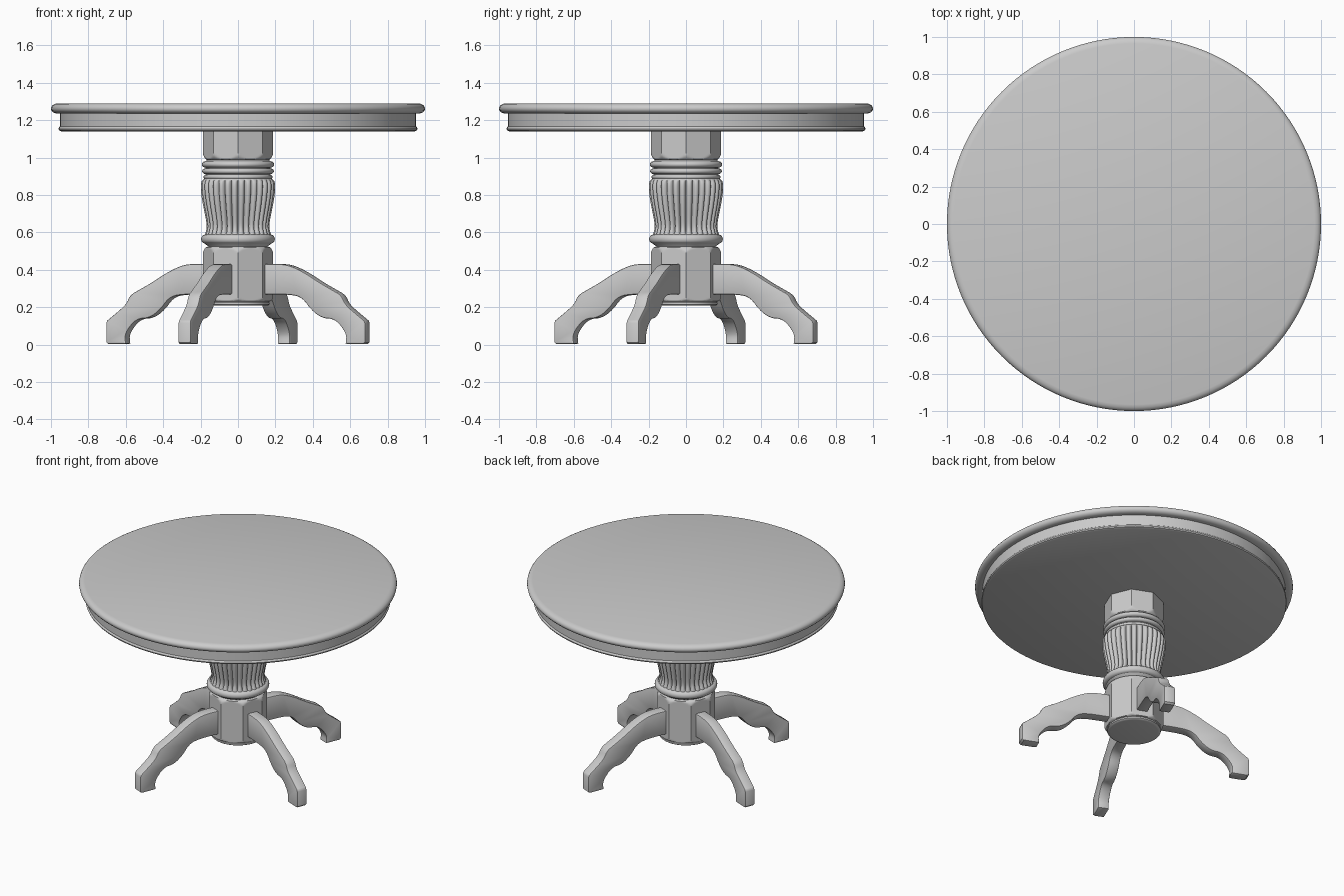
import bpy, bmesh, math

if "Cube" in bpy.data.objects:
    bpy.data.objects.remove(bpy.data.objects["Cube"])


def smooth_line(pts, times=2):
    # corner cutting that keeps both end points
    for _ in range(times):
        out = [pts[0]]
        for a, b in zip(pts, pts[1:]):
            out.append((a[0] * .75 + b[0] * .25, a[1] * .75 + b[1] * .25))
            out.append((a[0] * .25 + b[0] * .75, a[1] * .25 + b[1] * .75))
        pts = out + [pts[-1]]
    return pts


def finish(bm, name, angle=35):
    bmesh.ops.recalc_face_normals(bm, faces=bm.faces)
    me = bpy.data.meshes.new(name)
    bm.to_mesh(me)
    bm.free()
    ob = bpy.data.objects.new(name, me)
    bpy.context.collection.objects.link(ob)
    bpy.ops.object.select_all(action='DESELECT')
    ob.select_set(True)
    bpy.context.view_layer.objects.active = ob
    bpy.ops.object.shade_smooth_by_angle(angle=math.radians(angle))
    return ob


def lathe(name, profile, segs, shape=lambda r, z, a: r, angle=35):
    # spin (radius, z) points; shape() may alter the radius by angle
    bm = bmesh.new()
    rings = []
    for r, z in profile:
        ring = []
        for i in range(segs):
            a = 2 * math.pi * i / segs
            q = shape(r, z, a)
            ring.append(bm.verts.new((q * math.cos(a), q * math.sin(a), z)))
        rings.append(ring)
    for lo, hi in zip(rings, rings[1:]):
        for i in range(segs):
            j = (i + 1) % segs
            bm.faces.new((lo[i], lo[j], hi[j], hi[i]))
    bm.faces.new(rings[0])
    bm.faces.new(rings[-1])
    return finish(bm, name, angle)


def octagon(r, z, a):
    # turned radius trimmed by an eight-sided block
    step = math.pi / 4
    return min(r, 0.172 / math.cos((a % step) - step / 2))


def reeds(r, z, a):
    # narrow grooves between 32 rounded reeds, fading at the ends
    fade = min(1, max(0, (0.885 - z) / 0.015), max(0, (z - 0.575) / 0.03))
    return r - 0.018 * fade * (1 - abs(math.sin(16 * a))) ** 1.5


def bead(r, z0, z1, bulge, n=8):
    return [(r + bulge * math.sin(math.pi * i / n),
             (z0 + z1) / 2 - (z1 - z0) / 2 * math.cos(math.pi * i / n)) for i in range(n + 1)]


# table top with rounded edge
lathe("table_top", [(0.95, 1.235), (0.975, 1.236), (0.99, 1.242), (0.998, 1.252), (1.0, 1.261),
                    (0.998, 1.27), (0.992, 1.279), (0.98, 1.286), (0.965, 1.29)], 128)

# apron with a small lip at the bottom
lathe("apron", [(0.945, 1.14), (0.957, 1.145), (0.96, 1.153), (0.957, 1.161), (0.953, 1.165),
                (0.953, 1.24)], 128)

# octagonal block under the top, rounded off at its lower end
lathe("upper_block", [(0.15, 0.985), (0.168, 0.988), (0.174, 0.993), (0.178, 0.999), (0.182, 1.006),
                      (0.186, 1.014), (0.19, 1.024), (0.19, 1.145)], 96, octagon)

# turned rings below the block
lathe("column_rings", [(0.165, 0.88)] + bead(0.172, 0.884, 0.908, 0.012)
      + bead(0.174, 0.912, 0.942, 0.018) + bead(0.174, 0.946, 0.98, 0.02) + [(0.16, 0.99)], 64)

# reeded vase-shaped column
vase = smooth_line([(0.18, 0.575), (0.174, 0.60), (0.166, 0.63), (0.174, 0.68), (0.187, 0.74),
                    (0.197, 0.80), (0.201, 0.85), (0.196, 0.875), (0.18, 0.888)])
lathe("reeded_column", vase, 320, reeds, 50)

# base ring and neck under the reeds
lathe("column_base_ring", [(0.15, 0.505), (0.158, 0.525), (0.172, 0.535)]
      + bead(0.176, 0.54, 0.588, 0.021) + [(0.165, 0.592)], 64)

# octagonal hub that carries the legs
lathe("leg_hub", [(0.16, 0.228), (0.174, 0.232), (0.18, 0.237), (0.186, 0.244), (0.19, 0.252),
                  (0.19, 0.49), (0.186, 0.498), (0.182, 0.506), (0.178, 0.513), (0.172, 0.52),
                  (0.15, 0.528)], 96, octagon)
lathe("hub_foot_disc", [(0.15, 0.208), (0.162, 0.21), (0.168, 0.215), (0.168, 0.225),
                        (0.16, 0.232)], 64)

# curved legs, four around the hub
upper = [(0.14, 0.43), (0.24, 0.432), (0.31, 0.425), (0.40, 0.385), (0.48, 0.335), (0.56, 0.292),
         (0.612, 0.265), (0.635, 0.215), (0.69, 0.17), (0.745, 0.128)]
lower = [(0.635, 0.006), (0.64, 0.06), (0.575, 0.137), (0.50, 0.14), (0.435, 0.185), (0.385, 0.25),
         (0.32, 0.268), (0.14, 0.268)]
outline = smooth_line(upper) + [(0.75, 0.115), (0.75, 0.012), (0.738, 0.002), (0.645, 0.002)] + smooth_line(lower)
half = 0.036
for k in range(4):
    bm = bmesh.new()
    face = bm.faces.new([bm.verts.new((x, -half, z)) for x, z in outline])
    ext = bmesh.ops.extrude_face_region(bm, geom=[face])
    for v in ext["geom"]:
        if isinstance(v, bmesh.types.BMVert):
            v.co.y = half
    bmesh.ops.recalc_face_normals(bm, faces=bm.faces)
    rim = [e for e in bm.edges if abs(e.verts[0].co.y - e.verts[1].co.y) < 1e-6]
    bmesh.ops.bevel(bm, geom=rim, offset=0.008, segments=2, profile=0.5, affect='EDGES')
    leg = finish(bm, "leg_%d" % (k + 1))
    leg.rotation_euler.z = math.radians(-22.5 + 90 * k)
